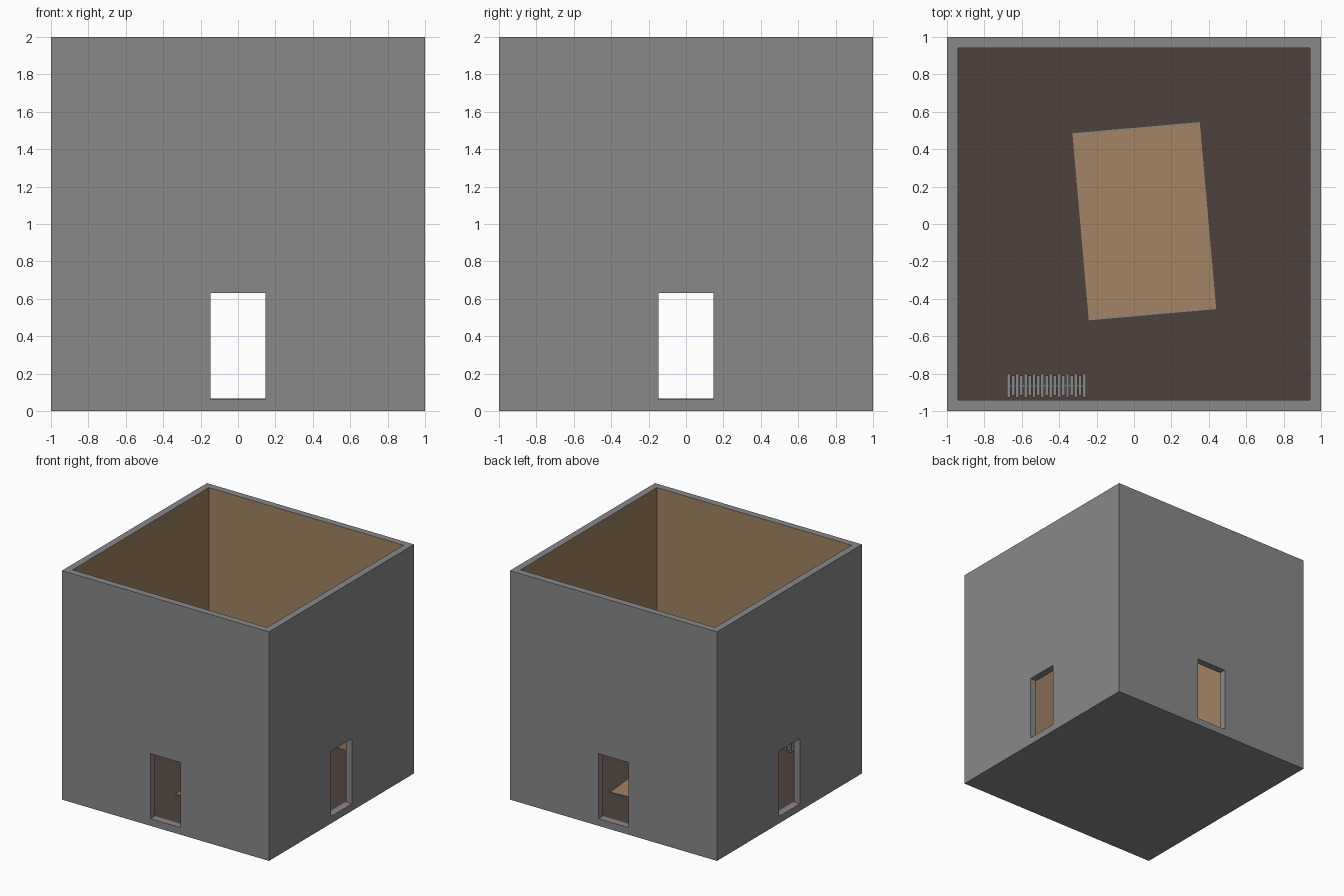
import bpy, bmesh, math
from mathutils import Vector

if "Cube" in bpy.data.objects:
    bpy.data.objects.remove(bpy.data.objects["Cube"])


def material(name, rgb):
    m = bpy.data.materials.new(name)
    m.diffuse_color = (*rgb, 1)
    m.use_nodes = True
    m.node_tree.nodes["Principled BSDF"].inputs["Base Color"].default_value = m.diffuse_color
    return m


GREY = material("grey plaster", (0.25, 0.25, 0.25))
TAN = material("tan", (0.36, 0.23, 0.127))
BROWN = material("dark brown floor", (0.077, 0.053, 0.045))


def box(name, lo, hi, mat):
    lo, hi = Vector(lo), Vector(hi)
    bm = bmesh.new()
    bmesh.ops.create_cube(bm, size=1)
    for v in bm.verts:
        v.co = Vector(((v.co[i] + 0.5) * (hi[i] - lo[i]) + lo[i] for i in range(3)))
    me = bpy.data.meshes.new(name)
    bm.to_mesh(me)
    bm.free()
    me.materials.append(mat)
    ob = bpy.data.objects.new(name, me)
    bpy.context.collection.objects.link(ob)
    return ob


# Room shell: open box with a doorway in each wall
IN, FLOOR, DOOR = 0.94, 0.06, 0.146
room = box("room_shell", (-1, -1, 0), (1, 1, 2), GREY)
cutters = [
    box("cavity_cutter", (-IN, -IN, FLOOR), (IN, IN, 2.5), GREY),
    box("door_cutter_x", (-1.5, -DOOR, FLOOR + 0.002), (1.5, DOOR, 0.63), GREY),
    box("door_cutter_y", (-DOOR, -1.5, FLOOR + 0.002), (DOOR, 1.5, 0.63), GREY),
]
for c in cutters:
    mod = room.modifiers.new(c.name, 'BOOLEAN')
    mod.operation = 'DIFFERENCE'
    mod.solver = 'EXACT'
    mod.object = c
    c.hide_render = True
deps = bpy.context.evaluated_depsgraph_get()
mesh = bpy.data.meshes.new_from_object(room.evaluated_get(deps))
room.modifiers.clear()
room.data = mesh
for c in cutters:
    bpy.data.objects.remove(c)

# Interior walls are tan, the floor is brown, everything else grey
mesh.materials.clear()
for m in (GREY, TAN, BROWN):
    mesh.materials.append(m)
for p in mesh.polygons:
    c, n = p.center, p.normal
    p.material_index = 0
    if n.z > 0.9 and abs(c.z - FLOOR) < 0.001:
        p.material_index = 2
    for a in (0, 1):
        if abs(n[a]) > 0.9 and all(abs(abs(mesh.vertices[v].co[a]) - IN) < 0.001
                                   for v in p.vertices):
            p.material_index = 1

# Rug with thin grey fringes at both ends, slightly turned
W, L, T = 0.342, 0.502, 0.006
rug = [box("rug", (-W, -L + 0.006, 0), (W, L - 0.006, T), TAN),
       box("rug_fringe_front", (-W, -L, 0), (W, -L + 0.006, T), GREY),
       box("rug_fringe_back", (-W, L - 0.006, 0), (W, L, T), GREY)]
for ob in rug:
    ob.location = (0.055, 0.015, FLOOR)
    ob.rotation_euler.z = math.radians(5)

# Radiator on the front wall: deep and shallow fins alternate
N, X0, X1 = 19, -0.68, -0.255
pitch = (X1 - X0) / N
for i in range(N):
    inset = 0.0 if i % 2 == 0 else 0.009
    x = X0 + i * pitch
    box(f"radiator_fin_{i + 1}", (x + 0.002, -0.927 + inset, 0.11 + inset),
        (x + pitch - 0.002, -0.80 - inset, 0.36 - inset), GREY)
# Pipes joining the fins
for z in (0.15, 0.31):
    box("radiator_pipe", (X0 + 0.005, -0.875, z), (X1 - 0.005, -0.855, z + 0.02), GREY)
